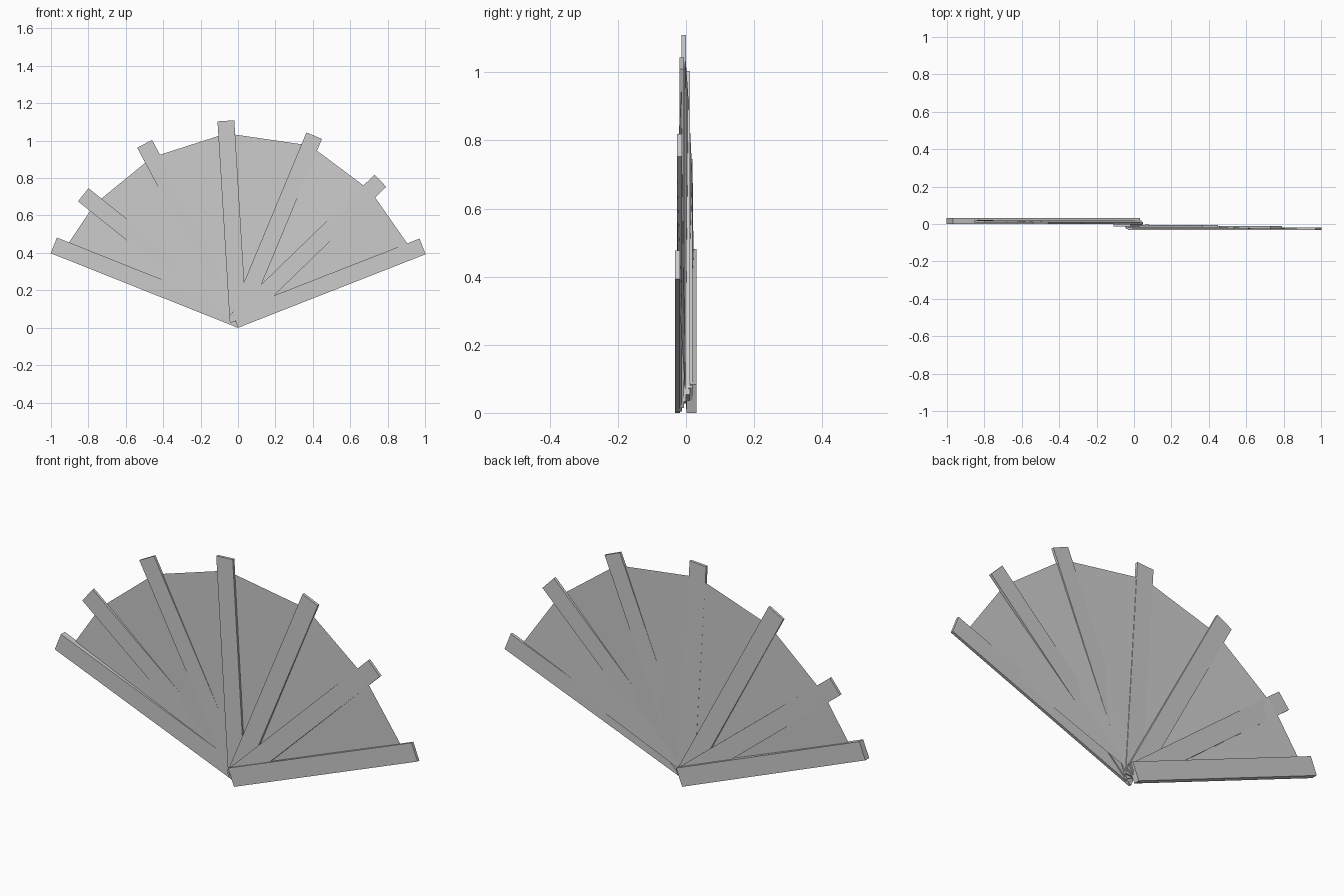
import bpy, bmesh
from math import radians, cos, sin

if "Cube" in bpy.data.objects:
    bpy.data.objects.remove(bpy.data.objects["Cube"])

PIVOT_Z = 0.048   # height of the point all ribs turn about
HALF_W = 0.045    # half rib width
TAIL, TIP = -0.017, 1.06   # rib extent along its own axis

# angle, front y, back y, leaf radius, leaf y   (left to right)
RIBS = [
    (158.3, 0.001, 0.031, 1.000, 0.022),
    (141.3, 0.007, 0.019, 0.981, 0.0205),
    (118.1, 0.000, 0.012, 0.978, 0.008),
    (93.5, -0.013, 0.000, 0.993, -0.001),
    (67.4, -0.019, -0.006, 1.003, -0.012),
    (44.1, -0.026, -0.012, 0.985, -0.0265),
    (21.4, -0.032, -0.018, 1.000, -0.025),
]


def add_object(name, bm):
    bmesh.ops.recalc_face_normals(bm, faces=bm.faces)
    mesh = bpy.data.meshes.new(name)
    bm.to_mesh(mesh)
    bm.free()
    obj = bpy.data.objects.new(name, mesh)
    bpy.context.collection.objects.link(obj)


def point(angle, along, across, y):
    """Place a point measured along and across a rib in the x-z plane."""
    c, s = cos(radians(angle)), sin(radians(angle))
    return (along * c - across * s, y, PIVOT_Z + along * s + across * c)


# flat ribs stacked from back (left) to front (right)
for i, (ang, y0, y1, _, _) in enumerate(RIBS):
    bm = bmesh.new()
    bmesh.ops.create_cube(bm, size=1)
    for v in bm.verts:
        along = TIP if v.co.x > 0 else TAIL
        across = HALF_W if v.co.z > 0 else -HALF_W
        v.co = point(ang, along, across, y0 if v.co.y < 0 else y1)
    guard = i in (0, len(RIBS) - 1)
    add_object(f"{'guard' if guard else 'inner'}_rib_{i + 1}", bm)

# folded leaf: one triangular panel between each pair of ribs
bm = bmesh.new()
apex = bm.verts.new((0, -0.002, PIVOT_Z))
rim = [bm.verts.new(point(a, r, 0, y)) for a, _, _, r, y in RIBS]
for a, b in zip(rim, rim[1:]):
    bm.faces.new((apex, a, b))
add_object("fan_leaf", bm)
